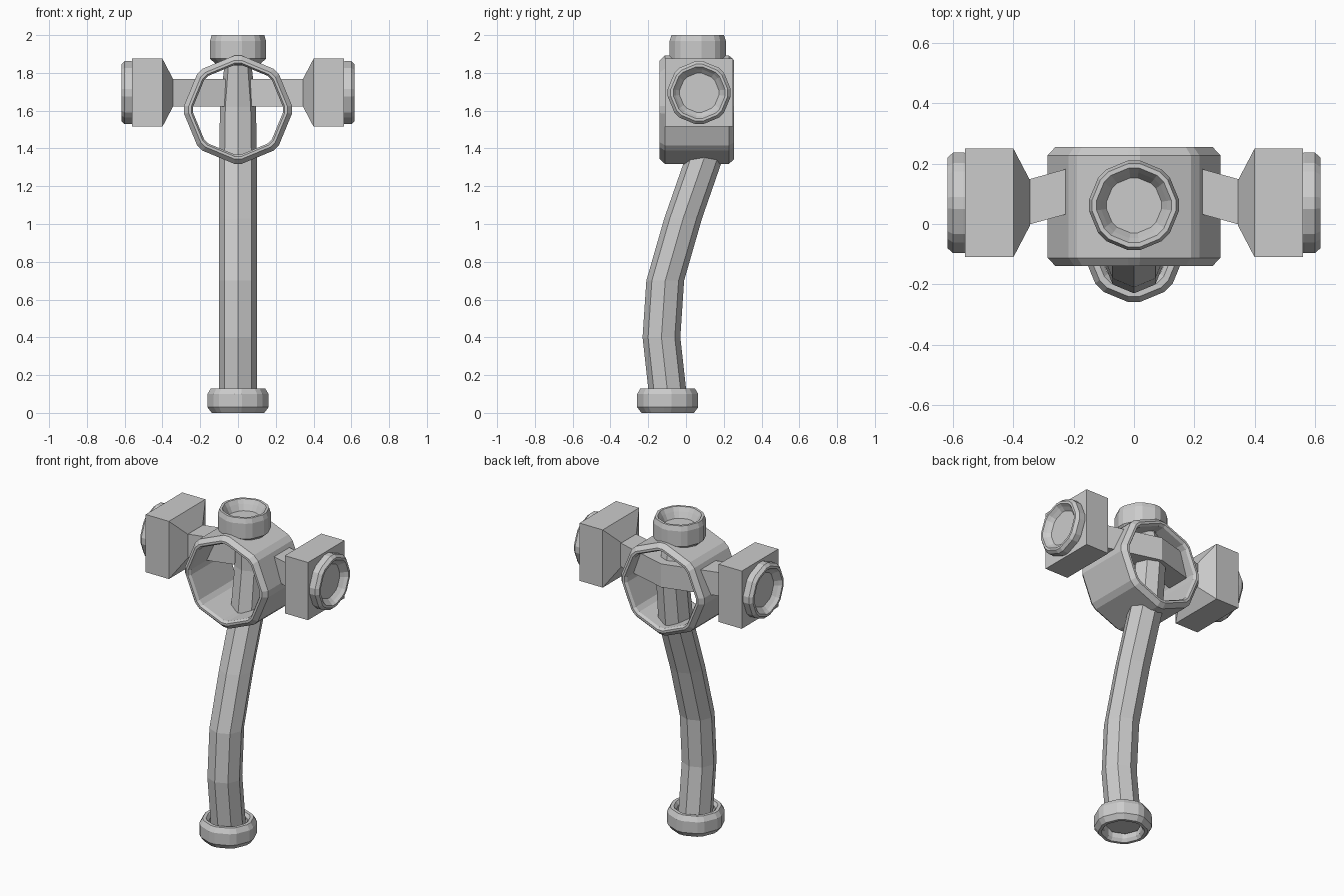
import bpy, bmesh, math
from mathutils import Vector, Matrix

cube = bpy.data.objects.get("Cube")
if cube:
    bpy.data.objects.remove(cube, do_unlink=True)

grey = bpy.data.materials.new("light_grey")
grey.use_nodes = True
grey.diffuse_color = (0.6, 0.6, 0.6, 1)
grey.node_tree.nodes["Principled BSDF"].inputs["Base Color"].default_value = (0.6, 0.6, 0.6, 1)


def loft(name, sections, closed=False):
    """Skin a list of equal-sized point loops, capped at the ends or joined round."""
    bm = bmesh.new()
    loops = [[bm.verts.new(p) for p in s] for s in sections]
    pairs = list(zip(loops, loops[1:]))
    if closed:
        pairs.append((loops[-1], loops[0]))
    else:
        bm.faces.new(loops[0])
        bm.faces.new(loops[-1])
    for a, b in pairs:
        for i in range(len(a)):
            j = (i + 1) % len(a)
            bm.faces.new((a[i], a[j], b[j], b[i]))
    bmesh.ops.recalc_face_normals(bm, faces=bm.faces)
    mesh = bpy.data.meshes.new(name)
    bm.to_mesh(mesh)
    bm.free()
    mesh.materials.append(grey)
    ob = bpy.data.objects.new(name, mesh)
    bpy.context.collection.objects.link(ob)
    return ob


def octagon(r, chamfer=0.0):
    """Octagon with corners on the axes; chamfer is the half width of cut corners."""
    out = []
    for k in range(8):
        a = k * math.pi / 4
        for d in ((-chamfer, chamfer) if chamfer else (0,)):
            out.append(Vector((r * math.cos(a + d), r * math.sin(a + d), 0)))
    return out


def turned(name, profile, origin, rot=Matrix(), closed=False):
    """Sweep a (radius, height) profile round a chamfered octagon."""
    place = Matrix.Translation(origin) @ rot
    cut = 0.02 / max(r for r, h in profile)
    sections = [[place @ (p + Vector((0, 0, h))) for p in octagon(r, cut)] for r, h in profile]
    return loft(name, sections, closed)


def rect(x, y, z, hy, hz):
    return [(x, y + a * hy, z + b * hz) for a, b in ((-1, -1), (1, -1), (1, 1), (-1, 1))]


# Curved handle: (y, z, radius)
path = [(-0.09, 0.04, 0.1), (-0.1, 0.13, 0.1), (-0.13, 0.4, 0.1), (-0.11, 0.7, 0.1),
        (-0.015, 1.03, 0.1), (0.1, 1.36, 0.1), (0.13, 1.62, 0.095), (0.1, 1.86, 0.07)]
loft("handle", [[p + Vector((0, y, z)) for p in octagon(r)] for y, z, r in path])

# Hollow pommel ring at the foot
turned("pommel_ring", [(0.14, 0), (0.163, 0.03), (0.163, 0.1), (0.145, 0.13),
                       (0.125, 0.13), (0.11, 0.11), (0.11, 0.02), (0.122, 0)],
       (0, -0.097, 0), closed=True)

# Open head ring, axis along y
turned("head_ring", [(0.262, -0.197), (0.287, -0.17), (0.287, 0.17), (0.262, 0.197),
                     (0.248, 0.197), (0.238, 0.18), (0.238, -0.18), (0.248, -0.197)],
       (0, 0.058, 1.605), Matrix.Rotation(math.pi / 2, 4, 'X'), closed=True)

# Cup on top of the head
turned("top_cup", [(0.11, 1.84), (0.15, 1.875), (0.15, 1.97), (0.14, 2),
                   (0.125, 2), (0.11, 1.975), (0.092, 1.94)], (0, 0.062, 0))

# Cross bar bent backwards in the middle
loft("cross_bar", [rect(-0.36, 0.07, 1.695, 0.075, 0.073),
                   rect(0, 0.17, 1.695, 0.075, 0.073),
                   rect(0.36, 0.07, 1.695, 0.075, 0.073)])

# Hammer block and dished striking cup on each side
for s, side in ((1, "left"), (-1, "right")):
    loft(side + "_block", [rect(s * 0.345, 0.07, 1.695, 0.075, 0.075),
                           rect(s * 0.4, 0.07, 1.695, 0.18, 0.18),
                           rect(s * 0.56, 0.07, 1.695, 0.18, 0.18)])
    turned(side + "_cup", [(0.165, 0.55), (0.168, 0.565), (0.168, 0.6), (0.152, 0.618),
                           (0.138, 0.618), (0.125, 0.6), (0.105, 0.58)],
           (0, 0.07, 1.695), Matrix.Rotation(s * math.pi / 2, 4, 'Y'))
